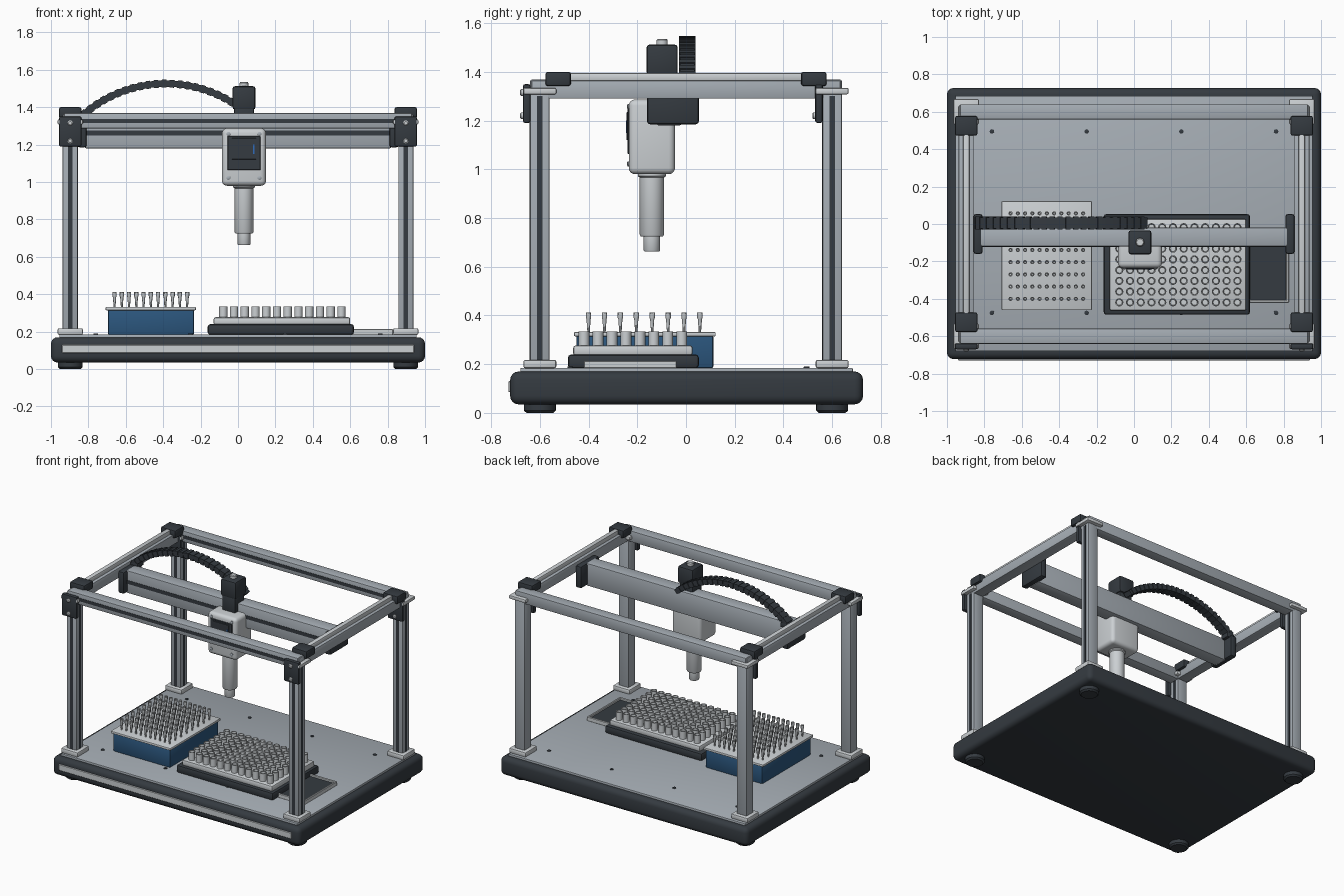
import bpy, bmesh, math
from mathutils import Matrix, Vector

cube = bpy.data.objects.get("Cube")
if cube:
    bpy.data.objects.remove(cube, do_unlink=True)


def material(name, rgb):
    m = bpy.data.materials.new(name)
    m.use_nodes = True
    m.diffuse_color = (*rgb, 1)
    m.node_tree.nodes["Principled BSDF"].inputs["Base Color"].default_value = (*rgb, 1)
    return m


ALU = material("brushed aluminium", (0.38, 0.42, 0.46))
LIGHT = material("pale grey", (0.60, 0.63, 0.65))
DARK = material("charcoal", (0.035, 0.043, 0.052))
BLUE = material("rack blue", (0.025, 0.095, 0.21))
GLOW = material("indicator blue", (0.03, 0.15, 0.5))


def finish(name, bm, mat):
    bmesh.ops.recalc_face_normals(bm, faces=bm.faces)
    for f in bm.faces:
        f.smooth = True
    me = bpy.data.meshes.new(name)
    bm.to_mesh(me)
    bm.free()
    me.set_sharp_from_angle(angle=math.radians(35))
    me.materials.append(mat)
    ob = bpy.data.objects.new(name, me)
    bpy.context.collection.objects.link(ob)
    return ob


def box(name, x, y, z, mat, bevel=0.0, seg=2):
    """Box from three (low, high) ranges."""
    bm = bmesh.new()
    bmesh.ops.create_cube(bm, size=1)
    for v in bm.verts:
        v.co = [(r[0] + r[1]) / 2 + c * (r[1] - r[0]) for c, r in zip(v.co, (x, y, z))]
    if bevel:
        bmesh.ops.bevel(bm, geom=bm.edges[:], offset=bevel, segments=seg,
                        profile=0.5, affect='EDGES')
    return finish(name, bm, mat)


def span(c, w):
    return (c - w / 2, c + w / 2)


def lathe(name, profile, spots, mat, sides=16, axis='Z'):
    """Turned shape from (radius, height) points, repeated at every spot."""
    bm = bmesh.new()
    rot = Matrix.Rotation(math.pi / 2, 3, 'X') if axis == '-Y' else Matrix.Identity(3)
    for spot in spots:
        rings = []
        for r, h in profile:
            rings.append([bm.verts.new(Vector(spot) + rot @ Vector((
                r * math.cos(math.tau * i / sides), r * math.sin(math.tau * i / sides), h)))
                for i in range(sides)])
        for a, b in zip(rings, rings[1:]):
            for i in range(sides):
                j = (i + 1) % sides
                bm.faces.new((a[i], a[j], b[j], b[i]))
        bm.faces.new(rings[0][::-1])
        bm.faces.new(rings[-1])
    return finish(name, bm, mat)


corners = [(sx * 0.897, sy * 0.6, n) for sx, a in ((-1, "right"), (1, "left"))
           for sy, b in ((-1, "front"), (1, "back")) for n in (f"{b}_{a}",)]

# Base, feet and deck
box("base", (-1, 1), (-0.722, 0.727), (0.035, 0.17), DARK, 0.035, 4)
box("base_front_strip", (-0.94, 0.94), (-0.729, -0.72), (0.085, 0.13), LIGHT, 0.003, 1)
box("deck_plate", (-0.955, 0.955), (-0.68, 0.685), (0.16, 0.185), ALU, 0.005)
lathe("feet", [(0.055, 0), (0.066, 0.01), (0.066, 0.05)],
      [(x, y, 0) for x, y, n in corners], DARK, 24)
lathe("deck_screws", [(0.012, 0), (0.012, 0.005), (0.008, 0.007)],
      [(x, y, 0.184) for x in (-0.76, -0.253, 0.253, 0.76) for y in (-0.475, 0.495)], DARK, 12)

# Four slotted posts with foot flanges, caps and corner brackets
for x, y, n in corners:
    box(n + "_post", span(x, 0.08), span(y, 0.08), (0.18, 1.32), ALU, 0.006)
    box(n + "_post_front_slot", span(x, 0.023), (y - 0.042, y - 0.038), (0.2, 1.3), DARK)
    box(n + "_post_side_slot", (x + 0.038, x + 0.042), span(y, 0.023), (0.2, 1.3), DARK)
    box(n + "_post_foot", span(x, 0.135), span(y, 0.135), (0.183, 0.218), LIGHT, 0.008)
    box(n + "_post_cap", span(x, 0.135), span(y, 0.135), (1.308, 1.334), LIGHT, 0.006)
    box(n + "_bracket", span(x, 0.122), (y - 0.07, y - 0.038), (1.19, 1.35), DARK, 0.01)
    lathe(n + "_bracket_bolts", [(0.014, 0), (0.014, 0.008), (0.009, 0.012)],
          [(x, y - 0.069, z) for z in (1.22, 1.315)], LIGHT, 12, '-Y')
    box(n + "_rail_stop", span(x, 0.12), span(y * 0.875, 0.105), (1.342, 1.4), DARK, 0.01)

# Top frame rails
for y, n in ((-0.6, "front"), (0.6, "back")):
    box(n + "_rail", (-0.93, 0.93), span(y, 0.08), (1.287, 1.368), ALU, 0.006)
    box(n + "_rail_slot", (-0.84, 0.84), (y - 0.042, y - 0.038), (1.315, 1.338), DARK)
for x, n in ((-0.897, "right"), (0.897, "left")):
    box(n + "_side_rail", span(x, 0.08), (-0.635, 0.635), (1.29, 1.364), ALU, 0.006)
    box(n + "_guide_rail", span(x, 0.036), (-0.5, 0.5), (1.36, 1.395), LIGHT, 0.008)

# Moving beam with its end carriages
box("gantry_beam", (-0.82, 0.82), (-0.12, -0.018), (1.18, 1.345), ALU, 0.008)
box("gantry_beam_slot", (-0.81, 0.81), (-0.122, -0.118), (1.25, 1.276), DARK)
for s, n in ((-1, "right"), (1, "left")):
    box(n + "_beam_carriage", sorted((s * 0.81, s * 0.858)), (-0.16, 0.053),
        (1.185, 1.345), DARK, 0.012)

# Tool head
HX, HY = 0.032, -0.14
box("head_body", span(HX, 0.235), (-0.235, -0.045), (0.98, 1.287), LIGHT, 0.026, 4)
box("head_panel", span(HX, 0.175), (-0.24, -0.232), (1.063, 1.247), DARK, 0.003, 1)
box("head_screen", span(HX, 0.13), (-0.244, -0.238), (1.12, 1.235), DARK, 0.002, 1)
box("head_indicator", span(0.085, 0.008), (-0.246, -0.242), (1.15, 1.2), GLOW)
lathe("head_bolts", [(0.011, 0), (0.011, 0.006), (0.006, 0.009)],
      [(HX + s * 0.083, -0.233, z) for s in (-1, 1) for z in (1.022, 1.257)], ALU, 12, '-Y')
lathe("nozzle", [(0.058, 0.99), (0.058, 0.972), (0.05, 0.966), (0.05, 0.732), (0.046, 0.725),
                 (0.034, 0.725), (0.034, 0.668), (0.031, 0.663)], [(HX, HY, 0)], LIGHT, 32)
box("head_motor_neck", span(HX, 0.105), span(-0.1, 0.11), (1.27, 1.4), DARK, 0.006)
box("head_motor", span(HX, 0.122), span(-0.098, 0.128), (1.388, 1.512), DARK, 0.012)
lathe("motor_knob", [(0.023, 1.505), (0.023, 1.53), (0.018, 1.536)],
      [(HX, -0.098, 0)], LIGHT, 20)

# Arched cable chain made of alternating links
bm = bmesh.new()
LINKS, RADIUS, SWEEP = 46, 0.671, math.radians(40.5)
for i in range(LINKS):
    a = -SWEEP + 2 * SWEEP * i / (LINKS - 1)
    pos = Vector((-0.385 + RADIUS * math.sin(a), 0.005, 0.855 + RADIUS * math.cos(a)))
    thick, wide = ((0.042, 0.068), (0.034, 0.06))[i % 2]
    mat = (Matrix.Translation(pos) @ Matrix.Rotation(a, 4, 'Y')
           @ Matrix.Diagonal((0.025, wide, thick, 1)))
    bmesh.ops.create_cube(bm, size=1, matrix=mat)
finish("cable_chain", bm, DARK)
box("chain_mount", (-0.85, -0.79), (-0.03, 0.04), (1.33, 1.365), DARK, 0.005)

# Blue tip rack
box("tip_rack", (-0.695, -0.235), (-0.45, 0.112), (0.183, 0.32), BLUE, 0.008)
box("tip_rack_lid", (-0.708, -0.225), (-0.46, 0.122), (0.314, 0.332), LIGHT, 0.005)
lathe("pipette_tips", [(0.005, 0.328), (0.006, 0.345), (0.009, 0.385), (0.0115, 0.39),
                       (0.0115, 0.412), (0.007, 0.412), (0.005, 0.395)],
      [(-0.66 + 0.0388 * i, -0.4 + 0.0653 * j, 0) for i in range(11) for j in range(8)],
      LIGHT, 10)

# Well plate on its dark holder
box("plate_holder", (-0.162, 0.62), (-0.485, 0.053), (0.183, 0.24), DARK, 0.014)
box("well_plate", (-0.13, 0.6), (-0.463, 0.027), (0.235, 0.277), LIGHT, 0.01)
lathe("wells", [(0.022, 0.272), (0.022, 0.335), (0.017, 0.335), (0.015, 0.305)],
      [(0.237 + 0.0574 * (i - 5.5), -0.218 + 0.0574 * (j - 3.5), 0)
       for i in range(12) for j in range(8)], LIGHT, 16)

# Side tray with a pale rim
box("tray_floor", (0.6, 0.82), (-0.41, -0.05), (0.183, 0.2), DARK)
for y, n in ((-0.412, "front"), (-0.045, "back")):
    box(f"tray_{n}_rim", (0.6, 0.828), span(y, 0.014), (0.183, 0.214), LIGHT, 0.003, 1)
box("tray_side_rim", (0.814, 0.828), (-0.412, -0.045), (0.183, 0.214), LIGHT, 0.003, 1)
